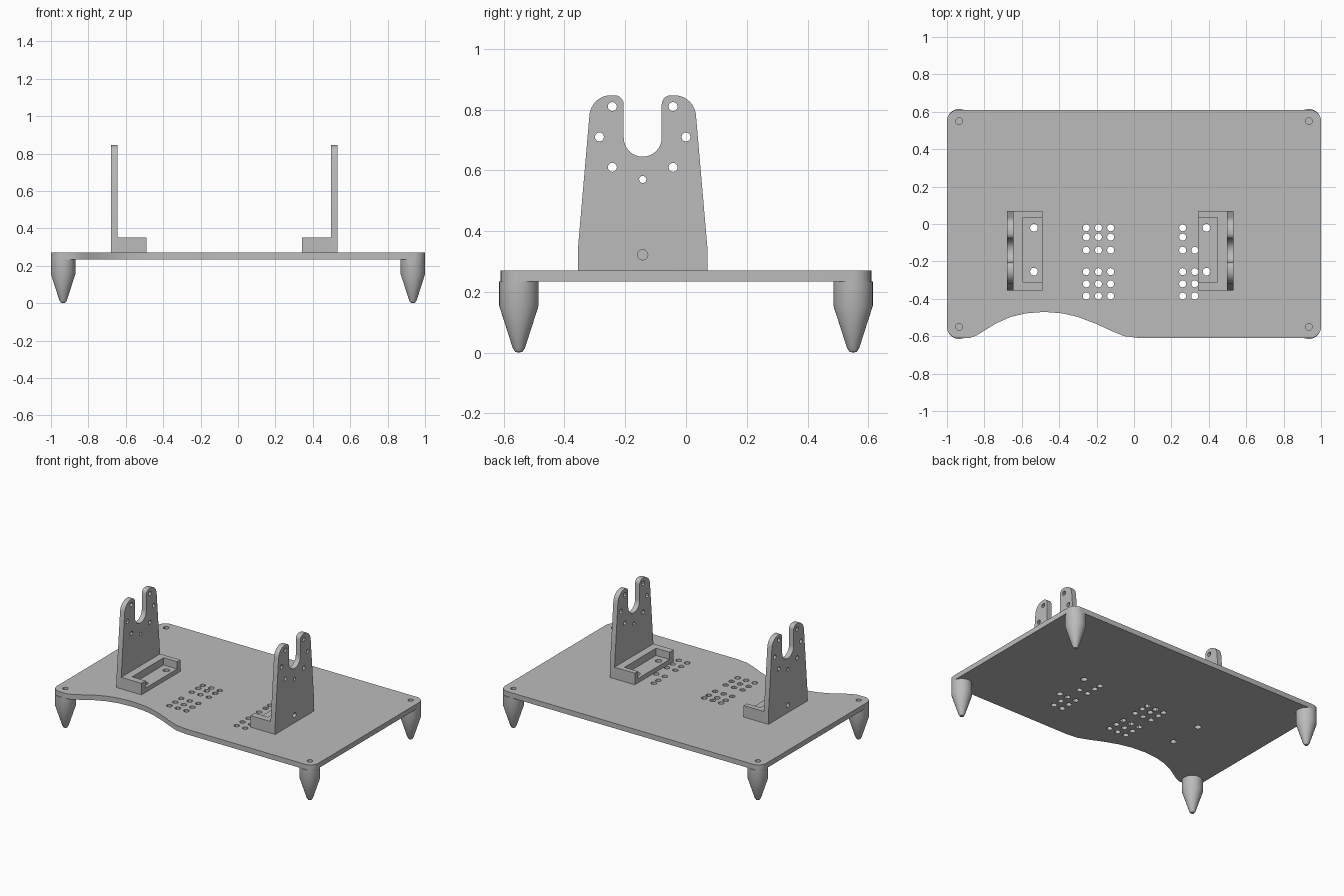
import bpy
import bmesh
from math import sin, cos, pi, radians
from mathutils import Matrix

cube = bpy.data.objects.get("Cube")
if cube:
    bpy.data.objects.remove(cube, do_unlink=True)

grey = bpy.data.materials.new("light grey")
grey.use_nodes = True
colour = (0.5, 0.5, 0.5, 1)
grey.diffuse_color = colour
grey.node_tree.nodes["Principled BSDF"].inputs["Base Color"].default_value = colour


def finish(name, bm):
    """Turn a bmesh into a cleaned, shaded object."""
    bmesh.ops.remove_doubles(bm, verts=bm.verts, dist=0.0001)
    bmesh.ops.recalc_face_normals(bm, faces=bm.faces)
    mesh = bpy.data.meshes.new(name)
    bm.to_mesh(mesh)
    bm.free()
    obj = bpy.data.objects.new(name, mesh)
    mesh.materials.append(grey)
    bpy.context.collection.objects.link(obj)
    bpy.ops.object.select_all(action='DESELECT')
    obj.select_set(True)
    bpy.context.view_layer.objects.active = obj
    bpy.ops.object.shade_smooth_by_angle(angle=radians(30))
    return obj


def arc(cx, cy, r, start, end, steps=8):
    """Points along an arc, angles in degrees."""
    angles = [radians(start + (end - start) * i / steps) for i in range(steps + 1)]
    return [(cx + r * cos(a), cy + r * sin(a)) for a in angles]


def slab(name, outline, holes, low, high, matrix=Matrix()):
    """Extrude a flat outline with round holes (x, y, radius)."""
    curve = bpy.data.curves.new(name, 'CURVE')
    curve.dimensions = '2D'
    curve.fill_mode = 'BOTH'
    curve.extrude = (high - low) / 2
    loops = [outline] + [arc(x, y, r, 0, 360, 12)[:-1] for x, y, r in holes]
    for loop in loops:
        spline = curve.splines.new('POLY')
        spline.points.add(len(loop) - 1)
        for point, (x, y) in zip(spline.points, loop):
            point.co = (x, y, 0, 1)
        spline.use_cyclic_u = True
    temp = bpy.data.objects.new(name + " helper", curve)
    bpy.context.collection.objects.link(temp)
    graph = bpy.context.evaluated_depsgraph_get()
    mesh = bpy.data.meshes.new_from_object(temp.evaluated_get(graph))
    bm = bmesh.new()
    bm.from_mesh(mesh)
    bpy.data.objects.remove(temp, do_unlink=True)
    bpy.data.meshes.remove(mesh)
    bpy.data.curves.remove(curve)
    bm.transform(matrix @ Matrix.Translation((0, 0, (low + high) / 2)))
    return finish(name, bm)


# Base plate with rounded corners and a wavy front cut-out
R = 0.06
plate = arc(-0.94, -0.55, R, 180, 270)
plate += [(-0.88, -0.61), (-0.84, -0.595), (-0.8, -0.57), (-0.735, -0.53),
          (-0.66, -0.497), (-0.58, -0.478), (-0.48, -0.47), (-0.38, -0.478),
          (-0.3, -0.497), (-0.2, -0.535), (-0.12, -0.572), (-0.05, -0.6), (0.03, -0.61)]
plate += arc(0.94, -0.55, R, 270, 360) + arc(0.94, 0.55, R, 0, 90)
plate += arc(-0.94, 0.55, R, 90, 180)

corners = [(sx * 0.935, sy * 0.55) for sx in (-1, 1) for sy in (-1, 1)]
holes = [(x, y, 0.018) for x, y in corners]
rows = (-0.02, -0.07, -0.14, -0.255, -0.32, -0.385)
for y in rows:
    holes += [(x, y, 0.019) for x in (-0.255, -0.19, -0.125, 0.26)]
holes += [(0.325, y, 0.019) for y in rows[2:]]
mounts = (-0.02, -0.255)
holes += [(x, y, 0.021) for x in (-0.535, 0.388) for y in mounts]
slab("base_plate", plate, holes, 0.235, 0.27)

# Tapered feet
profile = [(0, 0.235), (0.065, 0.235), (0.065, 0.155), (0.02, 0.015), (0.012, 0.003), (0, 0)]
for i, (x, y) in enumerate(corners):
    bm = bmesh.new()
    verts = [bm.verts.new((r, 0, z)) for r, z in profile]
    edges = [bm.edges.new(pair) for pair in zip(verts, verts[1:])]
    bmesh.ops.spin(bm, geom=verts + edges, cent=(0, 0, 0), axis=(0, 0, 1),
                   angle=2 * pi, steps=32)
    foot = finish("foot_%d" % (i + 1), bm)
    foot.location = (x, y, 0)

# Upright bracket outline in the y-z plane, with a U-shaped slot
MID = -0.1425
half = [(0.2125, 0.27), (0.2125, 0.35), (0.175, 0.785)]
half += arc(0.105, 0.777, 0.07, 15, 90, 8)
half += arc(0.0925, 0.817, 0.03, 90, 180, 5)
half += arc(0, 0.7075, 0.0625, 0, -90, 8)
upright = [(MID + y, z) for y, z in half]
upright += [(MID - y, z) for y, z in reversed(half[:-1])]
bolt_holes = [(MID + s * y, z, 0.015) for s in (-1, 1)
              for y, z in ((0.1, 0.81), (0.1425, 0.71), (0.1, 0.61))]
bolt_holes += [(MID, 0.57, 0.012), (MID, 0.322, 0.017)]
to_side = Matrix(((0, 0, 1, 0), (1, 0, 0, 0), (0, 1, 0, 0), (0, 0, 0, 1)))

# Brackets: upright, open tray rim and drilled tray floor, mirrored in x
CENTRE = -0.0735
for side, label in ((-1, "right"), (1, "left")):
    def place(d):
        return CENTRE + side * d

    wall = sorted((place(0.6065), place(0.5715)))
    slab(label + "_upright", upright, bolt_holes, *wall, to_side)

    back, inner, front = 0.5715, 0.52, 0.4165
    rim = [(back, -0.355), (front, -0.355), (front, -0.31), (inner, -0.31),
           (inner, 0.035), (front, 0.035), (front, 0.07), (back, 0.07)]
    slab(label + "_tray_rim", [(place(x), y) for x, y in rim], [], 0.27, 0.35)

    floor = [(inner, -0.31), (front, -0.31), (front, 0.035), (inner, 0.035)]
    slab(label + "_tray_floor", [(place(x), y) for x, y in floor],
         [(place(0.4615), y, 0.021) for y in mounts], 0.27, 0.3)
